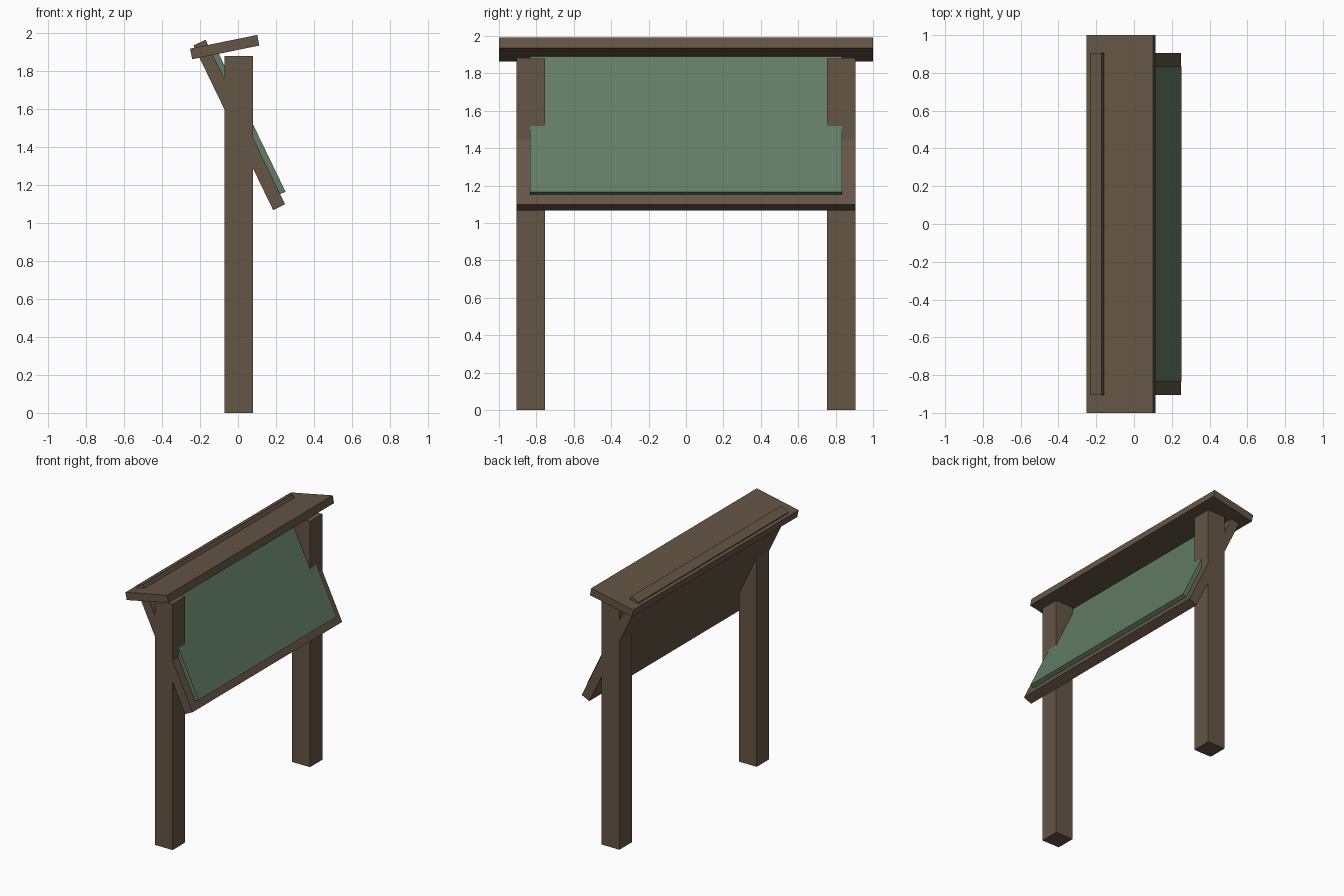
import bpy
from math import radians, sin, cos
from mathutils import Vector

cube = bpy.data.objects.get("Cube")
if cube:
    bpy.data.objects.remove(cube, do_unlink=True)


def make_material(name, rgb):
    mat = bpy.data.materials.new(name)
    mat.use_nodes = True
    color = (*rgb, 1.0)
    mat.diffuse_color = color
    mat.node_tree.nodes["Principled BSDF"].inputs["Base Color"].default_value = color
    return mat


wood = make_material("dark brown wood", (0.130, 0.092, 0.060))
green = make_material("muted green", (0.122, 0.204, 0.130))


def box(name, center, size, mat, tilt=0.0):
    """Box of a full size, tilted about the y axis."""
    bpy.ops.mesh.primitive_cube_add(size=1, location=center, rotation=(0, tilt, 0))
    obj = bpy.context.object
    obj.name = name
    obj.scale = size
    bpy.ops.object.transform_apply(location=False, rotation=False, scale=True)
    obj.data.materials.append(mat)
    return obj


# Two upright posts
for side, name in ((-1, "front_post"), (1, "back_post")):
    box(name, (0.005, side * 0.83, 0.94), (0.15, 0.15, 1.88), wood)

# Leaning backboard with a raised green panel on its face
lean = radians(-25.8)
board_center = Vector((0.007, 0, 1.517))
outward = Vector((cos(lean), 0, -sin(lean)))
box("backboard", board_center, (0.07, 1.81, 0.963), wood, lean)
box("display_panel", board_center + outward * 0.049, (0.034, 1.67, 0.845), green, lean)

# Sloping roof plank
box("roof", (-0.07, 0, 1.927), (0.361, 2.0, 0.057), wood, radians(-11.5))
